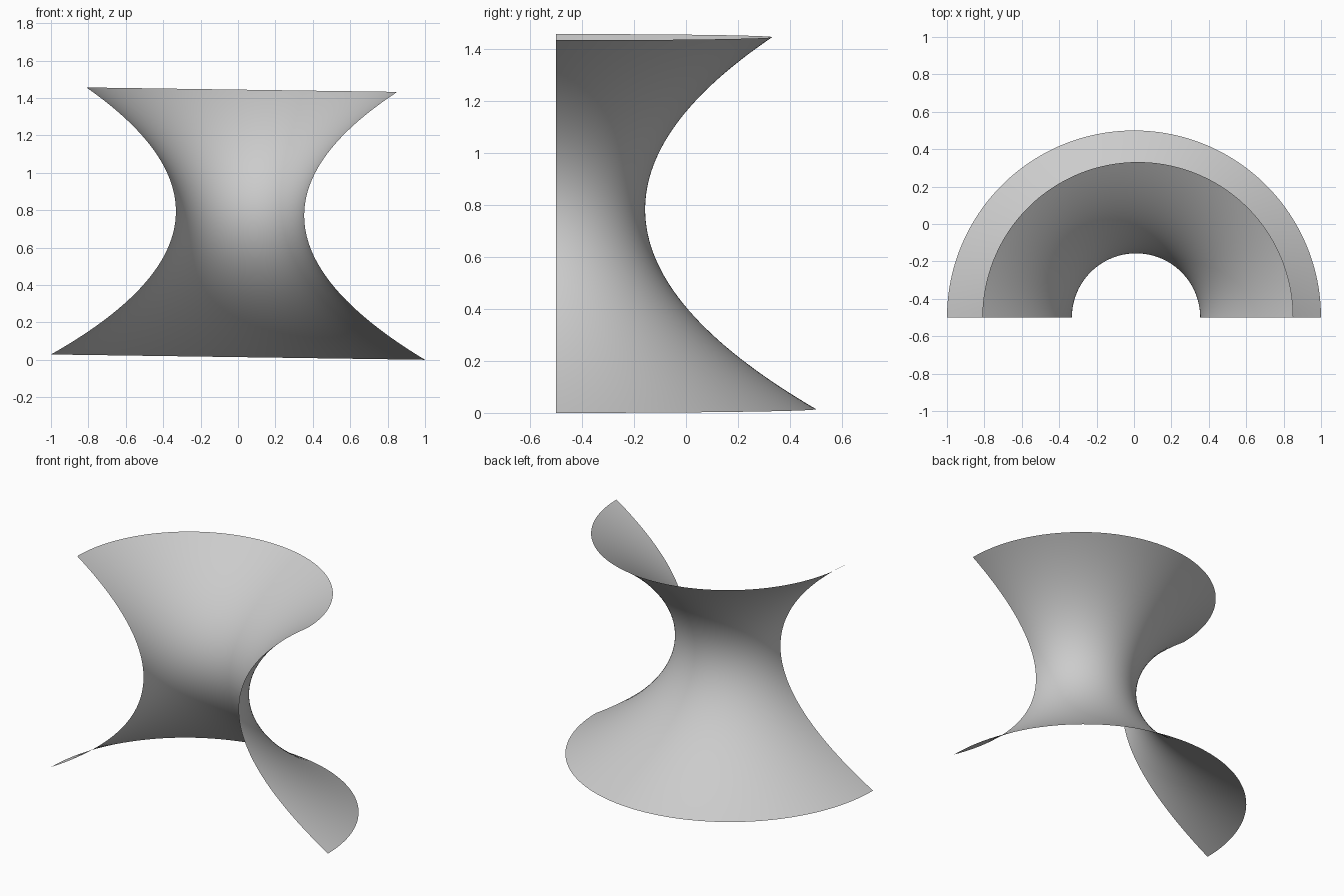
import bpy, bmesh, math
from mathutils import Vector

if "Cube" in bpy.data.objects:
    bpy.data.objects.remove(bpy.data.objects["Cube"])

WAIST_R, WAIST_H, HEIGHT = 0.343, 0.768, 1.43
FLARE = (1.0 - WAIST_R) / WAIST_H ** 2
TILT = 0.0143
RINGS, SEGMENTS = 64, 96

# Parabolic profile, flaring out above and below the waist
bm = bmesh.new()
profile = []
for i in range(RINGS + 1):
    h = HEIGHT * i / RINGS
    profile.append(bm.verts.new((WAIST_R + FLARE * (h - WAIST_H) ** 2, 0, h)))
edges = [bm.edges.new(pair) for pair in zip(profile, profile[1:])]

# Sweep the profile half a turn around the back
bmesh.ops.spin(bm, geom=profile + edges, cent=Vector((0, 0, 0)),
               axis=Vector((0, 0, 1)), angle=math.pi, steps=SEGMENTS)
bmesh.ops.recalc_face_normals(bm, faces=bm.faces)
for f in bm.faces:
    f.smooth = True

mesh = bpy.data.meshes.new("flared_half_shell")
bm.to_mesh(mesh)
bm.free()

# Thin open shell, leaning very slightly to the right
shell = bpy.data.objects.new("flared_half_shell", mesh)
bpy.context.collection.objects.link(shell)
shell.location = (0, -0.5, math.sin(TILT))
shell.rotation_euler = (0, TILT, 0)
